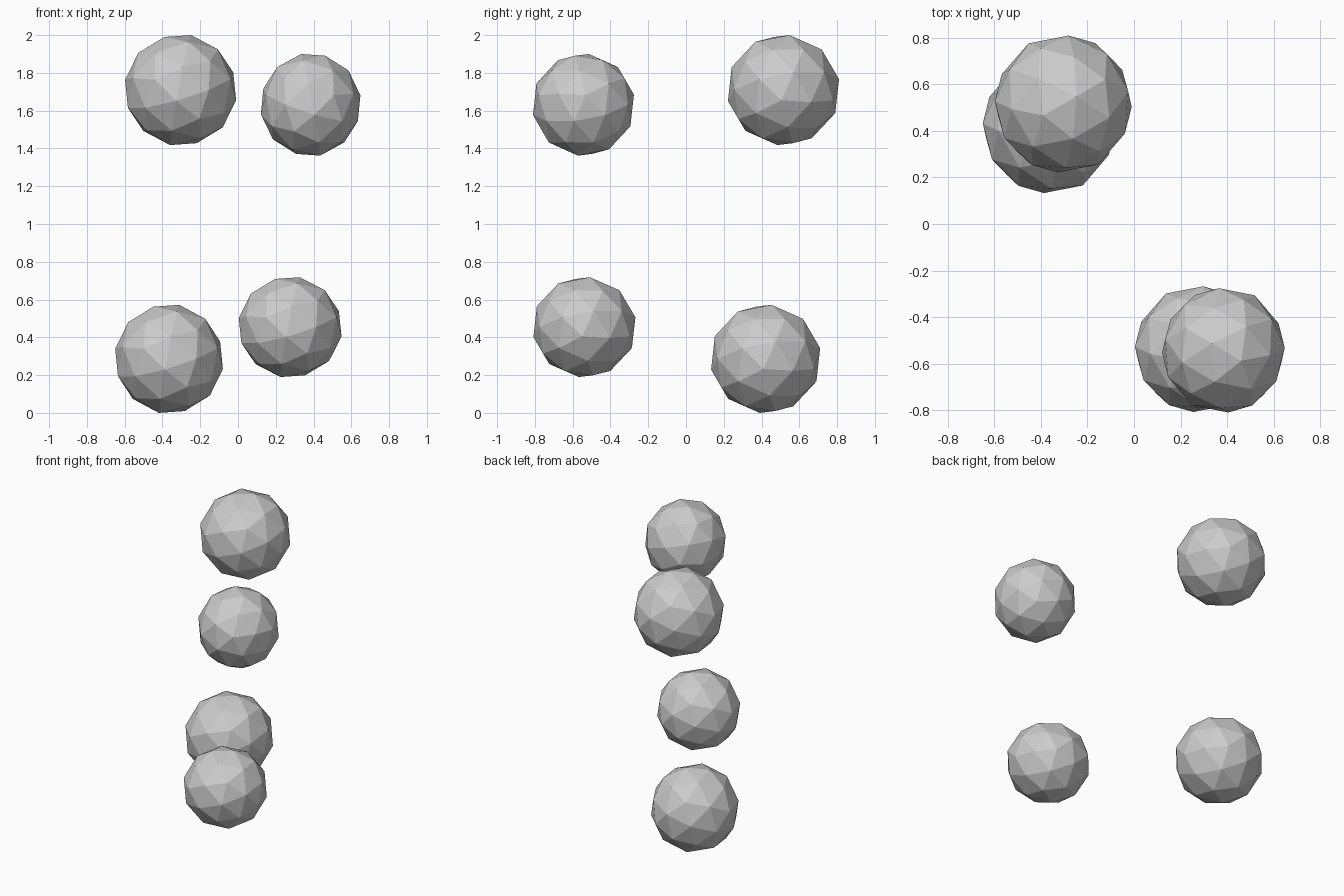
import bpy
import bmesh
from math import radians
from mathutils import Matrix, Vector

if "Cube" in bpy.data.objects:
    bpy.data.objects.remove(bpy.data.objects["Cube"])


def ball(name, low, high, turn):
    """Flat-faced ball resting on one facet, fitted between two corners."""
    low, high = Vector(low), Vector(high)
    bm = bmesh.new()
    bmesh.ops.create_icosphere(bm, subdivisions=2, radius=1)
    # Tilt so one facet is level, then turn about the vertical
    rot = Matrix.Rotation(radians(turn), 3, 'Z') @ Matrix.Rotation(radians(-19.34), 3, 'Y')
    bmesh.ops.transform(bm, matrix=rot.to_4x4(), verts=bm.verts)
    half = [max(v.co[i] for v in bm.verts) for i in range(3)]
    size = (high - low) / 2
    for v in bm.verts:
        v.co = Vector([v.co[i] * size[i] / half[i] for i in range(3)])
    mesh = bpy.data.meshes.new(name)
    bm.to_mesh(mesh)
    bm.free()
    obj = bpy.data.objects.new(name, mesh)
    obj.location = (low + high) / 2
    bpy.context.collection.objects.link(obj)


# Upper pair
ball("upper_back_ball", (-0.598, 0.222, 1.418), (-0.010, 0.810, 2.0), 30)
ball("upper_front_ball", (0.121, -0.810, 1.362), (0.648, -0.276, 1.90), 150)
# Lower pair
ball("lower_front_ball", (0.004, -0.808, 0.190), (0.548, -0.268, 0.718), 30)
ball("lower_back_ball", (-0.650, 0.133, 0.0), (-0.080, 0.710, 0.572), 30)
